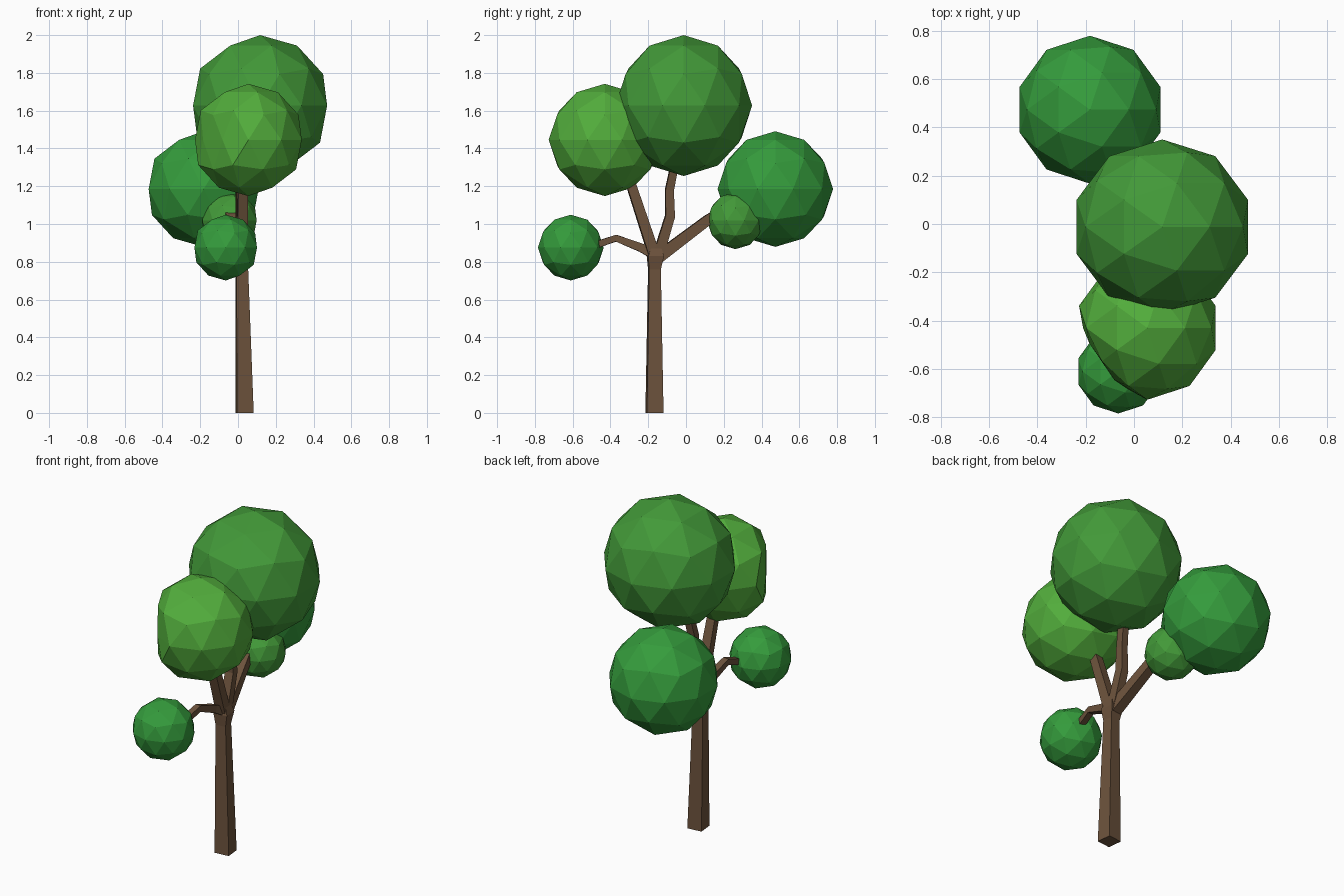
import bpy, bmesh, math
from mathutils import Vector

if "Cube" in bpy.data.objects:
    bpy.data.objects.remove(bpy.data.objects["Cube"])


def material(name, rgb):
    m = bpy.data.materials.new(name)
    m.diffuse_color = (*rgb, 1)
    m.use_nodes = True
    m.node_tree.nodes["Principled BSDF"].inputs["Base Color"].default_value = m.diffuse_color
    return m


BARK = material("bark", (0.15, 0.085, 0.045))
MID = material("leaf_mid", (0.055, 0.32, 0.04))
LIGHT = material("leaf_light", (0.085, 0.42, 0.045))
DEEP = material("leaf_deep", (0.035, 0.33, 0.045))


def finish(bm, name, mat):
    bmesh.ops.recalc_face_normals(bm, faces=bm.faces)
    me = bpy.data.meshes.new(name)
    bm.to_mesh(me)
    bm.free()
    me.materials.append(mat)
    ob = bpy.data.objects.new(name, me)
    bpy.context.collection.objects.link(ob)
    return ob


def limb(name, path):
    """Four-sided tapered limb along (x, y, z, half width) stations."""
    bm = bmesh.new()
    pts = [Vector(p[:3]) for p in path]
    rings = []
    for i, p in enumerate(pts):
        t = (pts[min(i + 1, len(pts) - 1)] - pts[max(i - 1, 0)]).normalized()
        if name == "trunk":
            t = Vector((0, 0, 1))
        u = (Vector((1, 0.1, 0)) - t * t.dot(Vector((1, 0.1, 0)))).normalized()
        v = t.cross(u)
        w = path[i][3]
        rings.append([bm.verts.new(p + u * a * w + v * b * w)
                      for a, b in ((-1, -1), (1, -1), (1, 1), (-1, 1))])
    for r, s in zip(rings, rings[1:]):
        for k in range(4):
            n = (k + 1) % 4
            bm.faces.new((r[k], r[n], s[n], s[k]))
    bm.faces.new(rings[0])
    bm.faces.new(rings[-1])
    return finish(bm, name, BARK)


def crown(name, centre, radius, mat, flat=None, limit=1.0, squash=1.0):
    """Faceted leaf ball, optionally flattened on one side."""
    bm = bmesh.new()
    bmesh.ops.create_icosphere(bm, subdivisions=2, radius=radius)
    for v in bm.verts:
        if flat:
            n = Vector(flat).normalized()
            over = v.co.dot(n) - radius * limit
            if over > 0:
                v.co -= n * over * 0.9
        v.co.y *= squash
        v.co += Vector(centre)
    return finish(bm, name, mat)


# Trunk, flaring a little at the fork
limb("trunk", [(0.035, -0.167, 0, 0.044), (0.02, -0.167, 0.76, 0.031),
               (0.02, -0.162, 0.83, 0.042), (0.02, -0.16, 0.88, 0.025)])

# Branches
limb("top_branch", [(0.02, -0.155, 0.81, 0.028), (0.015, -0.085, 1.04, 0.025),
                    (0.012, -0.088, 1.18, 0.022), (0.03, -0.05, 1.36, 0.02)])
limb("front_branch", [(0.02, -0.16, 0.81, 0.03), (0.025, -0.285, 1.19, 0.025),
                      (0.03, -0.33, 1.32, 0.022)])
limb("back_branch", [(0.02, -0.165, 0.81, 0.032), (-0.035, 0.12, 1.025, 0.027),
                     (-0.08, 0.28, 1.12, 0.022)])
limb("low_branch", [(0.015, -0.15, 0.83, 0.028), (0.005, -0.24, 0.875, 0.022),
                    (-0.005, -0.37, 0.925, 0.018), (-0.02, -0.48, 0.888, 0.018)])

# Leaf crowns
crown("top_crown", (0.117, -0.012, 1.627), 0.373, MID, squash=0.97)
crown("front_crown", (0.055, -0.43, 1.445), 0.297, LIGHT,
      flat=(-0.83, -0.56, 0), limit=0.77)
crown("back_crown", (-0.182, 0.473, 1.185), 0.306, DEEP)
crown("small_back_crown", (-0.045, 0.262, 1.018), 0.151, MID)
crown("low_crown", (-0.065, -0.61, 0.875), 0.174, DEEP)
